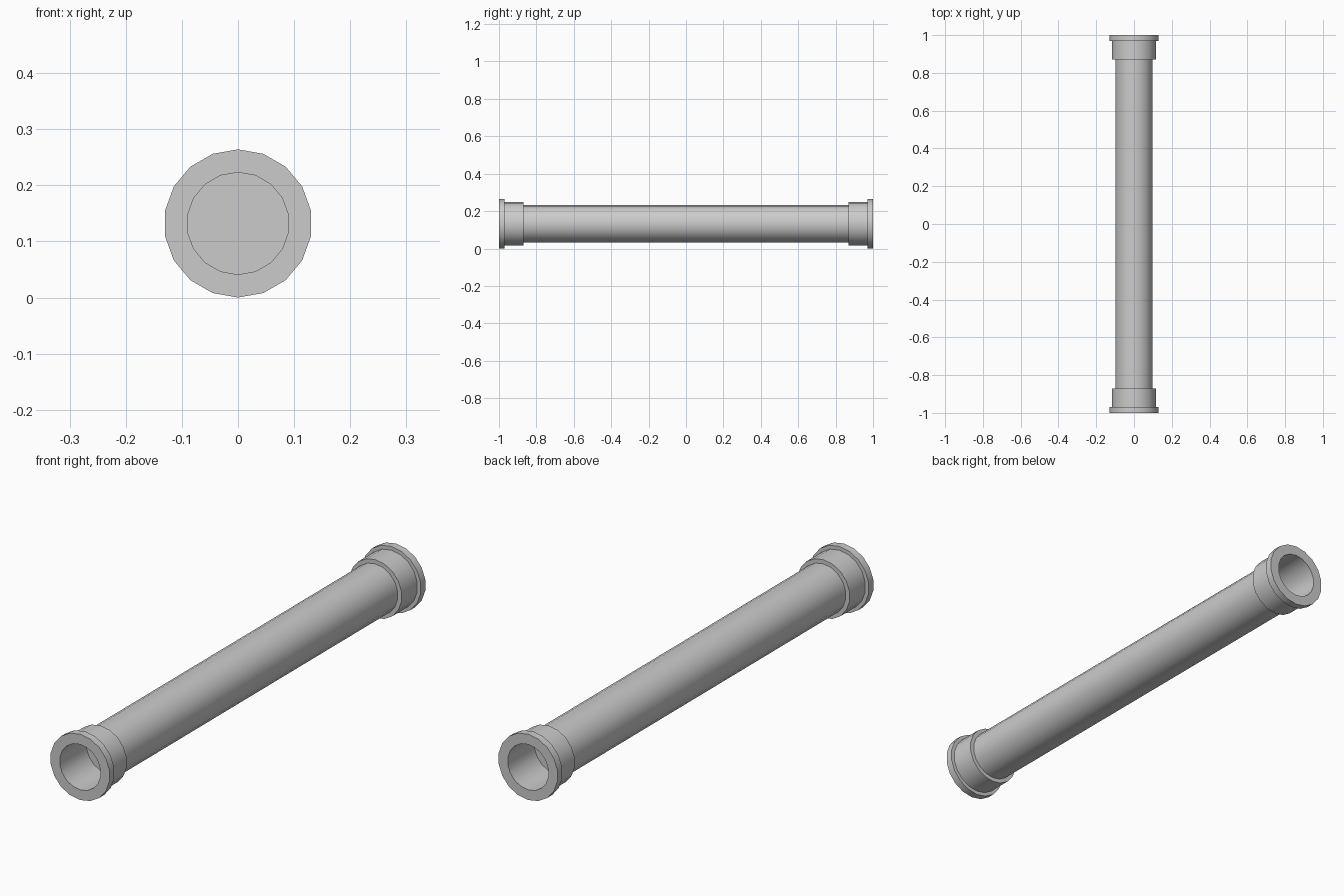
import bpy, bmesh, math

if "Cube" in bpy.data.objects:
    bpy.data.objects.remove(bpy.data.objects["Cube"])

SIDES = 18
AXIS_Z = 0.132


def lathe(name, profile):
    """Revolve (radius, y) points around the lengthwise axis."""
    bm = bmesh.new()
    rings = []
    for r, y in profile:
        if r == 0:
            rings.append([bm.verts.new((0, y, AXIS_Z))] * SIDES)
            continue
        ring = []
        for k in range(SIDES):
            a = 2 * math.pi * k / SIDES
            ring.append(bm.verts.new((r * math.sin(a), y, AXIS_Z + r * math.cos(a))))
        rings.append(ring)
    for a, b in zip(rings, rings[1:]):
        for k in range(SIDES):
            n = (k + 1) % SIDES
            corners = [a[k], b[k], b[n], a[n]]
            bm.faces.new(list(dict.fromkeys(corners)))
    mesh = bpy.data.meshes.new(name)
    bm.to_mesh(mesh)
    bm.free()
    obj = bpy.data.objects.new(name, mesh)
    bpy.context.collection.objects.link(obj)
    bpy.ops.object.select_all(action='DESELECT')
    obj.select_set(True)
    bpy.context.view_layer.objects.active = obj
    bpy.ops.object.shade_smooth_by_angle(angle=math.radians(30))
    return obj


# Long straight pipe between the fittings
lathe("pipe", [(0.10, 0.87), (0.10, -0.87)])

# End fitting: recessed plug, bore, flange rim, collar and step down to the pipe
fitting = [(0, 0.83), (0.091, 0.83), (0.091, 1.0), (0.132, 1.0),
           (0.132, 0.97), (0.117, 0.97), (0.117, 0.87), (0.10, 0.87)]
lathe("back_fitting", fitting)
lathe("front_fitting", [(r, -y) for r, y in reversed(fitting)])
